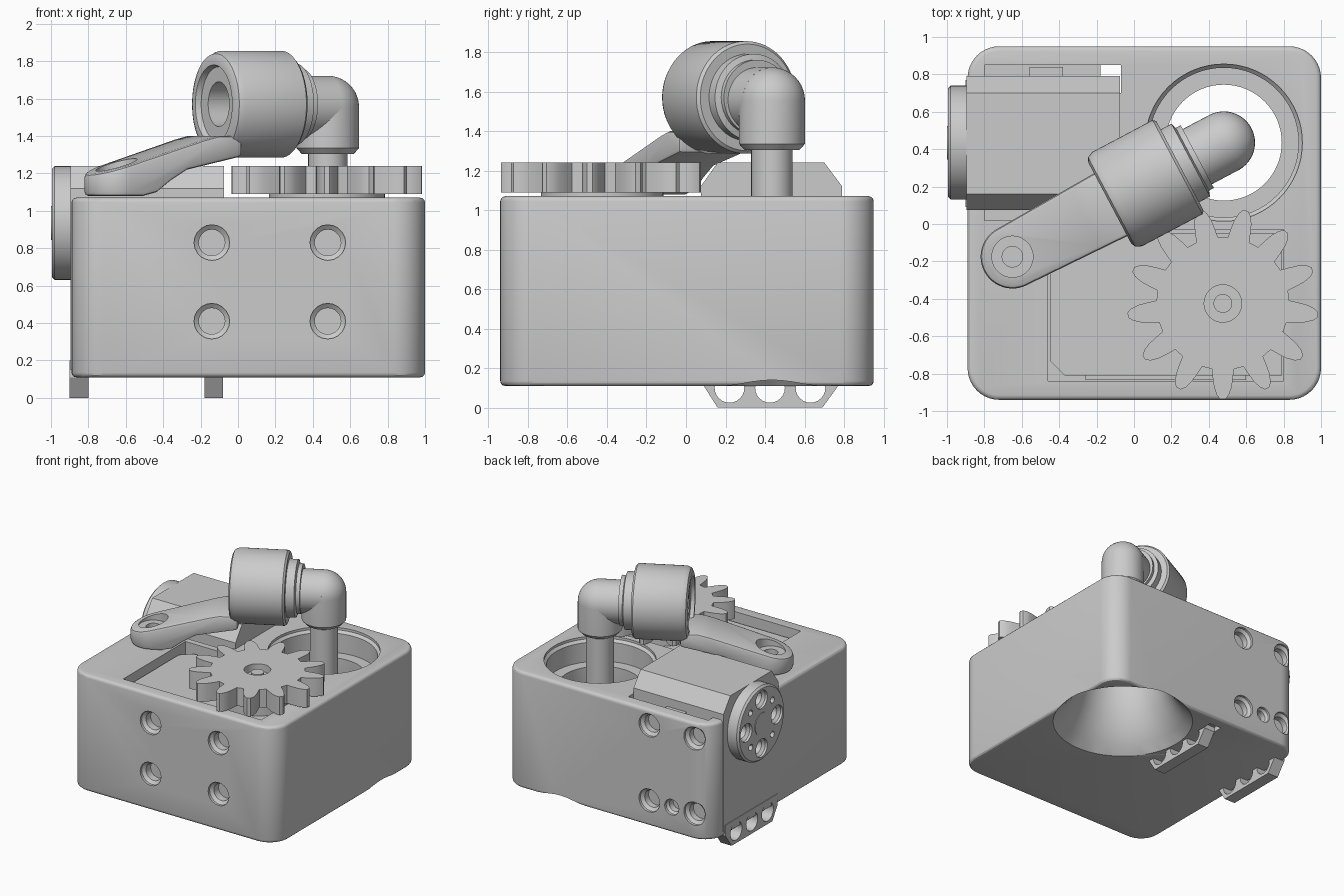
import bpy, bmesh, math
from mathutils import Vector, Matrix

old = bpy.data.objects.get("Cube")
if old:
    bpy.data.objects.remove(old, do_unlink=True)

grey = bpy.data.materials.new("light_grey")
grey.use_nodes = True
grey.diffuse_color = (0.6, 0.6, 0.6, 1)
grey.node_tree.nodes["Principled BSDF"].inputs["Base Color"].default_value = (0.6, 0.6, 0.6, 1)
parts = []


def finish(name, bm, keep=True):
    bmesh.ops.recalc_face_normals(bm, faces=bm.faces)
    me = bpy.data.meshes.new(name)
    bm.to_mesh(me)
    bm.free()
    me.materials.append(grey)
    ob = bpy.data.objects.new(name, me)
    bpy.context.collection.objects.link(ob)
    if keep:
        parts.append(ob)
    else:
        ob.hide_render = True
    return ob


def prism(name, pts, vec, keep=True):
    """Extrude a closed 3D outline along vec."""
    bm = bmesh.new()
    face = bm.faces.new([bm.verts.new(p) for p in pts])
    new = bmesh.ops.extrude_face_region(bm, geom=[face])["geom"]
    bmesh.ops.translate(bm, vec=vec, verts=[v for v in new if isinstance(v, bmesh.types.BMVert)])
    return finish(name, bm, keep)


def box(name, lo, hi, keep=True):
    pts = [(lo[0], lo[1], lo[2]), (hi[0], lo[1], lo[2]), (hi[0], hi[1], lo[2]), (lo[0], hi[1], lo[2])]
    return prism(name, pts, (0, 0, hi[2] - lo[2]), keep)


def lathe(name, profile, origin, axis=(0, 0, 1), seg=48, keep=True):
    """Revolve (radius, distance) pairs around an axis; ends lie on the axis."""
    bm = bmesh.new()
    rings = [[bm.verts.new((r * math.cos(math.tau * i / seg), r * math.sin(math.tau * i / seg), h))
              for i in range(seg)] for r, h in profile]
    for a, b in zip(rings, rings[1:]):
        for i in range(seg):
            j = (i + 1) % seg
            bm.faces.new((a[i], a[j], b[j], b[i]))
    bmesh.ops.remove_doubles(bm, verts=bm.verts, dist=1e-5)
    turn = Vector((0, 0, 1)).rotation_difference(Vector(axis)).to_matrix().to_4x4()
    bm.transform(Matrix.Translation(origin) @ turn)
    return finish(name, bm, keep)


def cylinder(name, r, length, origin, axis=(0, 0, 1), seg=48, keep=True):
    return lathe(name, [(0, 0), (r, 0), (r, length), (0, length)], origin, axis, seg, keep)


def boolean(ob, tool, op='DIFFERENCE'):
    mod = ob.modifiers.new("cut", 'BOOLEAN')
    mod.object, mod.operation, mod.solver = tool, op, 'EXACT'
    bpy.context.view_layer.objects.active = ob
    bpy.ops.object.modifier_apply(modifier=mod.name)
    bpy.data.objects.remove(tool, do_unlink=True)


def screw_hole(ob, origin, axis, r=0.07, rim=0.095, depth=0.16):
    start = Vector(origin) - Vector(axis) * 0.01
    boolean(ob, lathe("cutter", [(0, 0), (rim, 0), (rim, 0.03), (r, 0.05), (r, depth), (0, depth)],
                      start, axis, 20, False))


# Housing with rounded corners and softened rims
bm = bmesh.new()
bmesh.ops.create_cube(bm, size=1)
bm.transform(Matrix.Translation((0.055, 0.005, 0.59)) @ Matrix.Diagonal((1.89, 1.89, 0.96, 1)))
upright = [e for e in bm.edges if abs(e.verts[0].co.z - e.verts[1].co.z) > 0.5]
bmesh.ops.bevel(bm, geom=upright, offset=0.17, segments=10, profile=0.5, affect='EDGES')
rims = [e for e in bm.edges if sum(abs(f.normal.z) > 0.9 for f in e.link_faces) == 1]
bmesh.ops.bevel(bm, geom=rims, offset=0.025, segments=3, profile=0.5, affect='EDGES')
housing = finish("housing", bm)

# Through hole: stepped at the top, flared at the bottom
HX, HY = 0.48, 0.435
boolean(housing, lathe("cutter", [(0, 0), (0.57, 0), (0.57, 0.09), (0.55, 0.11), (0.48, 0.18), (0.42, 0.26),
                                  (0.36, 0.38), (0.31, 0.55), (0.31, 0.87), (0.4, 0.87), (0.4, 1.03),
                                  (0.42, 1.05), (0.42, 1.2), (0, 1.2)], (HX, HY, 0), seg=64, keep=False))

# Pocket for the upright motor, clearance gaps for the sideways motor
for lo, hi in [((-0.46, -0.84, 0.7), (0.8, -0.03, 1.2)),
               ((-0.8, 0.7, 0.6), (-0.17, 0.85, 1.2)),
               ((-0.18, 0.7, 0), (-0.07, 0.85, 1.2)),
               ((-0.8, 0.02, 0.9), (-0.1, 0.3, 1.2))]:
    boolean(housing, box("cutter", lo, hi, False))

# Screw holes in the front and back walls
for x in (-0.14, 0.48):
    for z in (0.41, 0.83):
        screw_hole(housing, (x, -0.94, z), (0, 1, 0), depth=0.11)
for x in (-0.33, -0.74):
    for z in (0.32, 0.94):
        screw_hole(housing, (x, 0.95, z), (0, -1, 0), depth=0.1)
screw_hole(housing, (-0.535, 0.95, 0.32), (0, -1, 0), 0.05, 0.065, 0.1)

# Upright motor in the pocket, with its chamfered mounting end
c = 0.08
outline = [(-0.45 + c, -0.81), (0.79, -0.81), (0.79, -0.05), (-0.45 + c, -0.05), (-0.45, -0.05 - c), (-0.45, -0.81 + c)]
motor = prism("upright_motor", [(x, y, 0.68) for x, y in outline], (0, 0, 0.32))
for y in (-0.63, -0.425, -0.22):
    screw_hole(motor, (-0.35, y, 1.0), (0, 0, -1), depth=0.12)
GX, GY = 0.475, -0.425
cylinder("motor_disc", 0.31, 0.1, (GX, GY, 0.99))
box("pocket_ledge", (-0.26, -0.835, 0.7), (0.6, -0.8, 0.97))

# Drive gear with thirteen teeth
flank = [(0.355, 9.5), (0.4, 7.8), (0.45, 6), (0.49, 3.8), (0.512, 1.5)]
tooth = [(r, -a) for r, a in flank] + flank[::-1]
pts = []
for i in range(13):
    for r, a in tooth:
        t = math.radians(270 + i * 360 / 13 + a)
        pts.append((GX + r * math.cos(t), GY + r * math.sin(t), 1.09))
gear = prism("drive_gear", pts, (0, 0, 0.15))
boolean(gear, cylinder("cutter", 0.1, 0.1, (GX, GY, 1.18), keep=False))
cylinder("gear_screw", 0.05, 0.05, (GX, GY, 1.17), seg=24)

# Sideways motor: chamfered body and two drilled mounting ears
body = [(0.075, 0.15), (0.075, 1.12), (0.16, 1.24), (0.7, 1.24), (0.79, 1.12), (0.79, 0.15)]
prism("side_motor", [(-0.895, y, z) for y, z in body], (0.82, 0, 0))
ear = [(0.09, 0.2), (0.09, 0.11), (0.16, 0.0), (0.69, 0.0), (0.77, 0.11), (0.77, 0.2)]
for name, x in (("outer_ear", -0.9), ("inner_ear", -0.18)):
    ob = prism(name, [(x, y, z) for y, z in ear], (0.1, 0, 0))
    for y in (0.22, 0.425, 0.63):
        boolean(ob, cylinder("cutter", 0.075, 0.3, (x - 0.1, y, 0.1), (1, 0, 0), 24, False))
box("motor_rail", (-0.56, 0.78, 0.6), (-0.38, 0.84, 1.05))

# Output horn with four holes and a raised centre
horn = lathe("output_horn", [(0, 0), (0.305, 0), (0.305, 0.09), (0.29, 0.105), (0, 0.105)],
             (-0.89, 0.435, 0.935), (-1, 0, 0))
for i in range(4):
    t = i * math.pi / 2
    y, z = 0.435 + 0.2 * math.cos(t), 0.935 + 0.2 * math.sin(t)
    screw_hole(horn, (-0.995, y, z), (1, 0, 0), 0.055, 0.075, 0.09)
    t += math.pi / 4
    y, z = 0.435 + 0.2 * math.cos(t), 0.935 + 0.2 * math.sin(t)
    boolean(horn, cylinder("cutter", 0.025, 0.1, (-1.01, y, z), (1, 0, 0), 12, False))
cylinder("horn_centre", 0.09, 0.11, (-0.89, 0.435, 0.935), (-1, 0, 0), 32)

# Tilted crank arm: side profile trimmed by a round-ended plan
hub = Vector((-0.65, -0.175, 0))
along = Vector((math.cos(0.487), math.sin(0.487), 0))
side = Vector((-along.y, along.x, 0))
prof = [(-0.2, 1.08), (0.08, 1.08), (0.16, 1.1), (0.24, 1.16), (0.34, 1.22), (0.66, 1.29),
        (0.66, 1.4), (0.52, 1.4), (0.44, 1.38), (-0.2, 1.185)]
arm = prism("crank_arm", [hub + along * s - side * 0.3 + Vector((0, 0, z)) for s, z in prof], side * 0.6)
plan = [hub + along * 0.9 + side * w for w in (-0.2, 0.2)]
for i in range(25):
    t = math.pi / 2 + math.pi * i / 24
    plan.append(hub + (along * math.cos(t) + side * math.sin(t)) * 0.17)
boolean(arm, prism("cutter", [p + Vector((0, 0, 1)) for p in plan], (0, 0, 1), False), 'INTERSECT')
bev = arm.modifiers.new("soft", 'BEVEL')
bev.width, bev.segments, bev.angle_limit = 0.02, 2, math.radians(50)
bpy.context.view_layer.objects.active = arm
bpy.ops.object.modifier_apply(modifier="soft")
boolean(arm, cylinder("cutter", 0.11, 0.3, hub + Vector((0, 0, 1.2)), keep=False))
boolean(arm, cylinder("cutter", 0.055, 0.5, hub + Vector((0, 0, 1)), seg=32, keep=False))

# Swivel drum with a bored end, collar and pipe leading to the elbow
ZA = 1.57
elbow = Vector((HX, HY, ZA - 0.015))
face = Vector((HX, HY, ZA)) - along * 0.69
lathe("swivel_drum", [(0, 0.2), (0.12, 0.2), (0.12, 0.03), (0.2, 0.03), (0.21, 0), (0.245, 0), (0.27, 0.012),
                      (0.285, 0.045), (0.285, 0.41), (0.27, 0.425), (0.22, 0.425), (0.22, 0.49),
                      (0.19, 0.5), (0.19, 0.53), (0, 0.53)], face, along, 64)
cylinder("elbow_pipe", 0.167, 0.3, elbow - along * 0.3, along)

# Elbow: rounded top, chamfered foot, and the thin rod down into the hole
dome = [(0.167 * math.cos(t), 0.167 * math.sin(t)) for t in [math.pi / 2 * i / 10 for i in range(10)]]
lathe("elbow_joint", [(0, -0.25), (0.14, -0.25), (0.167, -0.22)] + dome + [(0, 0.167)], elbow)
cylinder("elbow_rod", 0.105, 0.5, (HX, HY, 0.88), seg=32)

# Smooth shading with sharp edges kept
bpy.ops.object.select_all(action='DESELECT')
for ob in parts:
    ob.select_set(True)
bpy.context.view_layer.objects.active = housing
bpy.ops.object.shade_smooth_by_angle(angle=math.radians(30))
